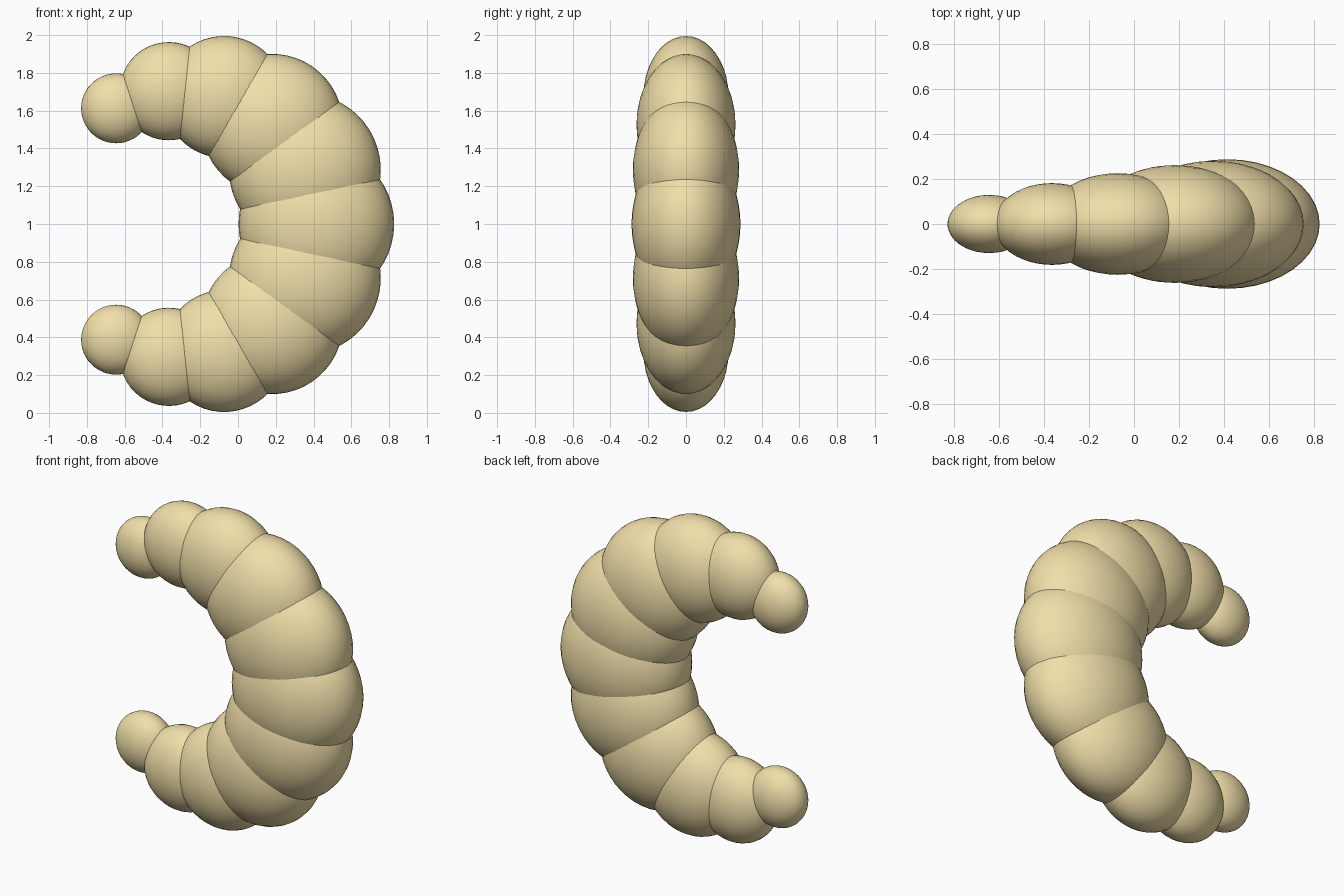
import bpy
from math import cos, sin, radians

if "Cube" in bpy.data.objects:
    bpy.data.objects.remove(bpy.data.objects["Cube"])

ARC_X, ARC_Z, ARC_R = -0.292, 1.0, 0.707   # arc the segments follow
STEP = 24                                  # degrees between segments
FLAT = 0.7                                 # thickness relative to height
RADII = [0.412, 0.402, 0.375, 0.323, 0.26, 0.185]  # middle to tip

dough = bpy.data.materials.new("dough")
dough.diffuse_color = (0.88, 0.74, 0.40, 1)
dough.use_nodes = True
dough.node_tree.nodes["Principled BSDF"].inputs["Base Color"].default_value = dough.diffuse_color


def segment(name, index):
    """One flattened ball on the arc, turned to face along it."""
    a = radians(STEP * index)
    r = RADII[abs(index)]
    bpy.ops.mesh.primitive_uv_sphere_add(
        segments=40, ring_count=24, radius=r,
        location=(ARC_X + ARC_R * cos(a), 0, ARC_Z + ARC_R * sin(a)),
        rotation=(0, -a, 0))
    ob = bpy.context.object
    ob.name = name
    ob.scale = (1, FLAT, 1)
    ob.data.materials.append(dough)
    bpy.ops.object.shade_smooth()


# Middle segment, then matching pairs out to the two tips
segment("middle_segment", 0)
for i in range(1, len(RADII)):
    part = "tip" if i == len(RADII) - 1 else f"segment_{i}"
    segment(f"upper_{part}", i)
    segment(f"lower_{part}", -i)
